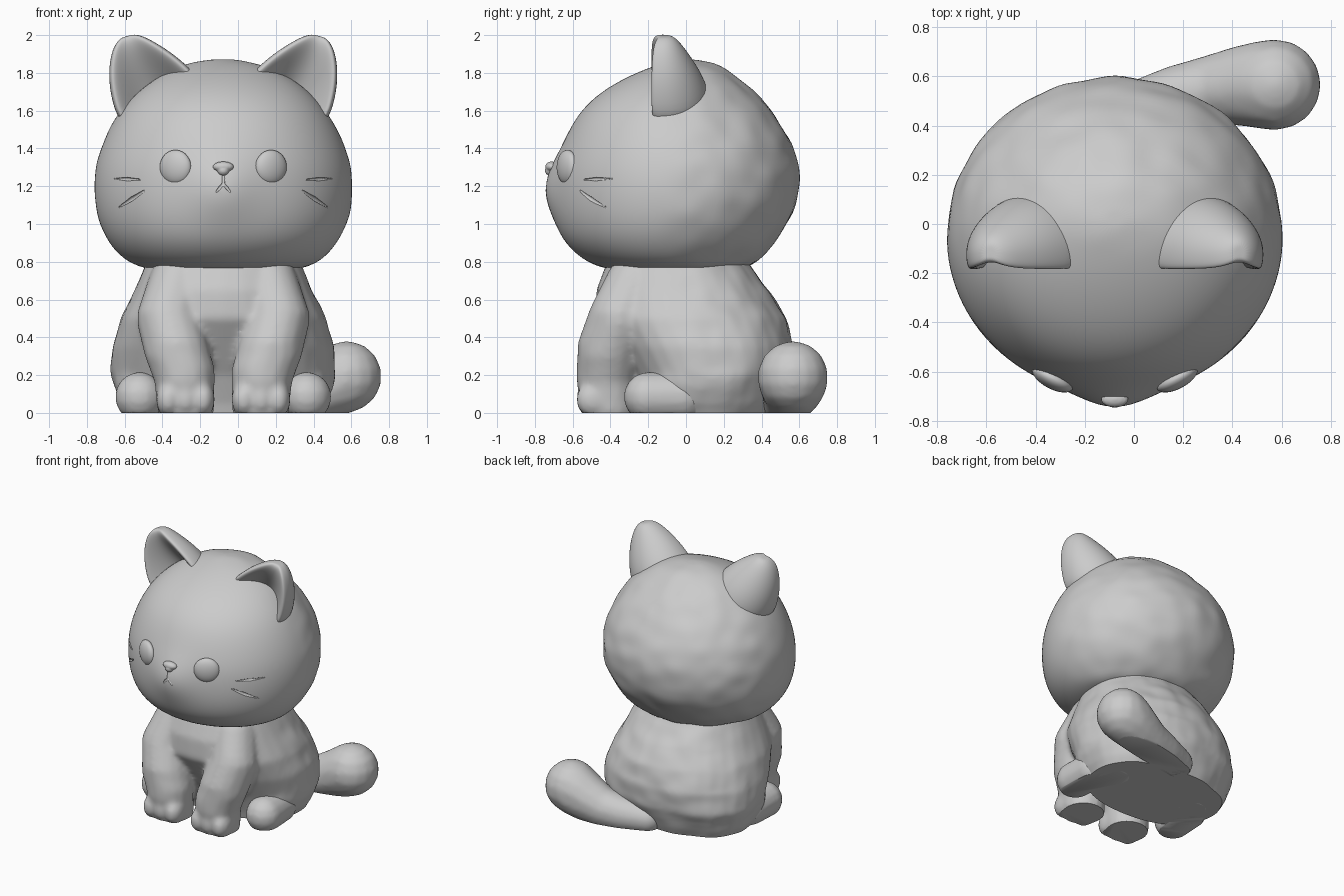
import bpy, bmesh, math
from mathutils import Vector, Matrix, noise
from mathutils.bvhtree import BVHTree

CX = -0.078  # centre line of the sitting figure

if "Cube" in bpy.data.objects:
    bpy.data.objects.remove(bpy.data.objects["Cube"])

grey = bpy.data.materials.new("plain grey")
grey.use_nodes = True
grey.diffuse_color = (0.6, 0.6, 0.6, 1)
grey.node_tree.nodes["Principled BSDF"].inputs["Base Color"].default_value = (0.6, 0.6, 0.6, 1)


def to_object(name, bm):
    bmesh.ops.recalc_face_normals(bm, faces=bm.faces)
    mesh = bpy.data.meshes.new(name)
    bm.to_mesh(mesh)
    bm.free()
    mesh.materials.append(grey)
    obj = bpy.data.objects.new(name, mesh)
    bpy.context.collection.objects.link(obj)
    return obj


def bake(obj):
    """Replace the mesh with its modified result."""
    bpy.context.view_layer.update()
    mesh = bpy.data.meshes.new_from_object(obj.evaluated_get(bpy.context.evaluated_depsgraph_get()))
    obj.modifiers.clear()
    obj.data = mesh


def shade(obj, angle=50):
    bpy.ops.object.select_all(action="DESELECT")
    obj.select_set(True)
    bpy.context.view_layer.objects.active = obj
    bpy.ops.object.shade_smooth_by_angle(angle=math.radians(angle))


def loft(bm, rings):
    """Skin closed rings of points and cap both ends."""
    loops = [[bm.verts.new(p) for p in ring] for ring in rings]
    n = len(loops[0])
    for a, b in zip(loops, loops[1:]):
        for i in range(n):
            bm.faces.new((a[i], a[(i + 1) % n], b[(i + 1) % n], b[i]))
    for loop, step in ((loops[0], 1), (loops[-1], -1)):
        mid = bm.verts.new(sum((v.co for v in loop), Vector()) / n)
        for i in range(n):
            bm.faces.new((loop[(i + 1) % n], loop[i], mid)[::step])


def oval(z, half, front, back, square=1.0, n=32):
    """Level ring; square below 1 gives fuller corners."""
    cy, ry = (front + back) / 2, (back - front) / 2
    ring = []
    for i in range(n):
        c, s = math.cos(math.tau * i / n), math.sin(math.tau * i / n)
        ring.append((CX + half * math.copysign(abs(c) ** square, c),
                     cy + ry * math.copysign(abs(s) ** square, s), z))
    return ring


def ball(bm, centre, scale, turn=0, segs=16):
    m = Matrix.Translation(centre) @ Matrix.Rotation(turn, 4, "Z") @ Matrix.Diagonal((*scale, 1))
    rows = segs // 2
    rings = []
    for j in range(rows):
        a = math.pi * ((j + 0.25) / (rows - 0.5) - 0.5)
        rings.append([m @ Vector((math.cos(a) * math.cos(math.tau * i / segs),
                                  math.cos(a) * math.sin(math.tau * i / segs), math.sin(a)))
                      for i in range(segs)])
    loft(bm, rings)


def chain(bm, points, steps=5):
    """Run of overlapping balls along (x, y, z, radius) points."""
    for a, b in zip(points, points[1:]):
        for i in range(steps + 1):
            p = Vector(a).lerp(Vector(b), i / steps)
            ball(bm, p[:3], (p[3],) * 3)


def fuse(obj, voxel, smooth):
    """Melt overlapping shapes into one soft skin."""
    rm = obj.modifiers.new("melt", "REMESH")
    rm.mode, rm.voxel_size = "VOXEL", voxel
    sm = obj.modifiers.new("soften", "SMOOTH")
    sm.factor, sm.iterations = 0.5, smooth
    bake(obj)


def flatten_base(obj):
    bm = bmesh.new()
    bm.from_mesh(obj.data)
    cut = bmesh.ops.bisect_plane(bm, geom=bm.verts[:] + bm.edges[:] + bm.faces[:],
                                 plane_co=(0, 0, 0), plane_no=(0, 0, 1), clear_inner=True)
    edges = [e for e in cut["geom_cut"] if isinstance(e, bmesh.types.BMEdge)]
    bmesh.ops.holes_fill(bm, edges=edges)
    bm.to_mesh(obj.data)
    bm.free()


def ruffle(obj, size):
    """Faint lumpy fur on the rear half."""
    normals = [v.normal.copy() for v in obj.data.vertices]
    for v, n in zip(obj.data.vertices, normals):
        fade = min(max((v.co.y + 0.15) / 0.3, 0), 1)
        v.co += n * noise.noise(Vector((v.co.x * 7, v.co.y * 7, v.co.z * 8))) * size * fade


# Head: stacked ovals with a soft muzzle
bm = bmesh.new()
loft(bm, [oval(*r) for r in (
    (0.755, 0.30, -0.33, 0.22), (0.763, 0.43, -0.44, 0.31), (0.81, 0.53, -0.55, 0.385),
    (0.90, 0.61, -0.645, 0.475), (1.0, 0.66, -0.685, 0.545), (1.1, 0.683, -0.70, 0.585),
    (1.2, 0.69, -0.70, 0.605), (1.3, 0.68, -0.69, 0.60), (1.4, 0.653, -0.66, 0.575),
    (1.5, 0.61, -0.62, 0.53), (1.6, 0.55, -0.56, 0.46), (1.7, 0.46, -0.455, 0.37),
    (1.79, 0.335, -0.295, 0.255), (1.852, 0.19, -0.13, 0.15), (1.872, 0.06, -0.03, 0.07))])
head = to_object("head", bm)
head.modifiers.new("round", "SUBSURF").levels = 2
bake(head)
for v in head.data.vertices:
    if v.co.y < 0:
        v.co.y -= 0.048 * math.exp(-((v.co.x - CX) / 0.17) ** 2 - ((v.co.z - 1.19) / 0.17) ** 2)
ruffle(head, 0.01)

# Mouth and whisker grooves pressed into the face
skin = BVHTree.FromPolygons([v.co for v in head.data.vertices],
                            [p.vertices[:] for p in head.data.polygons])


def groove(bm, a, b, radius, taper):
    for i in range(17):
        t = i / 16
        x, z = Vector(a).lerp(Vector(b), t)
        p = skin.ray_cast(Vector((CX + x, -2, z)), Vector((0, 1, 0)))[0]
        ball(bm, p, (radius * (1 - taper * abs(2 * t - 1)),) * 3, segs=10)


bm = bmesh.new()
groove(bm, (0, 1.26), (0, 1.215), 0.009, 0)
for s in (-1, 1):
    groove(bm, (0, 1.215), (s * 0.035, 1.172), 0.009, 0.3)
    groove(bm, (s * 0.44, 1.235), (s * 0.575, 1.24), 0.011, 0.5)
    groove(bm, (s * 0.42, 1.175), (s * 0.55, 1.09), 0.013, 0.5)
cutter = to_object("groove_cutter", bm)
cutter.hide_render = True
fuse(cutter, 0.004, 1)
cut = head.modifiers.new("grooves", "BOOLEAN")
cut.operation, cut.solver, cut.object = "DIFFERENCE", "MANIFOLD", cutter
bake(head)
bpy.data.objects.remove(cutter)
shade(head)

# Body: pear-shaped trunk melted together with the front legs and thighs
bm = bmesh.new()
loft(bm, [oval(*r, 0.9) for r in (
    (-0.12, 0.44, -0.2, 0.42), (0.05, 0.55, -0.24, 0.50), (0.2, 0.595, -0.30, 0.56),
    (0.35, 0.59, -0.39, 0.57), (0.5, 0.545, -0.48, 0.53), (0.65, 0.47, -0.475, 0.44),
    (0.77, 0.42, -0.43, 0.345), (0.95, 0.35, -0.34, 0.24))])
for s in (-1, 1):
    chain(bm, [(CX + s * x, y, z, r) for x, y, z, r in (
        (0.24, -0.27, 0.68, 0.16), (0.29, -0.35, 0.5, 0.17), (0.25, -0.405, 0.34, 0.172),
        (0.205, -0.42, 0.2, 0.165), (0.198, -0.405, 0.04, 0.155))], 8)
    for toe in (-0.092, 0, 0.092):
        ball(bm, (CX + s * 0.2 + toe, -0.49, 0.07), (0.066, 0.095, 0.095))
    ball(bm, (CX + s * 0.36, 0.08, 0.2), (0.23, 0.28, 0.26))
body = to_object("body", bm)
fuse(body, 0.015, 14)
ruffle(body, 0.01)
flatten_base(body)
shade(body)

# Hind feet
for s, side in ((-1, "right"), (1, "left")):
    bm = bmesh.new()
    chain(bm, [(CX + s * 0.443, -0.2, 0.085, 0.132), (CX + s * 0.43, -0.02, 0.085, 0.135),
               (CX + s * 0.35, 0.12, 0.08, 0.13)])
    foot = to_object(side + "_hind_foot", bm)
    fuse(foot, 0.016, 6)
    flatten_base(foot)
    shade(foot)

# Tail: sweeps out to one side and swells toward the tip
bm = bmesh.new()
chain(bm, [(0.0, 0.47, 0.06, 0.11), (0.18, 0.52, 0.07, 0.13), (0.33, 0.548, 0.09, 0.145),
           (0.45, 0.562, 0.135, 0.168), (0.53, 0.566, 0.17, 0.184), (0.575, 0.566, 0.193, 0.188)])
tail = to_object("tail", bm)
fuse(tail, 0.016, 10)
flatten_base(tail)
shade(tail)

# Ears: rounded cones scooped out at the front (inner x, z, outer x, z, middle y, depth)
EAR = ((0.10, 1.75, 0.54, 1.50, -0.11, 0.25), (0.20, 1.85, 0.59, 1.64, -0.115, 0.22),
       (0.29, 1.92, 0.608, 1.76, -0.12, 0.17), (0.37, 1.968, 0.603, 1.86, -0.125, 0.125),
       (0.425, 1.995, 0.582, 1.94, -0.125, 0.085), (0.47, 2.005, 0.545, 1.985, -0.12, 0.045))
for s, side in ((-1, "right"), (1, "left")):
    rings = []
    for k, (ix, iz, ox, oz, middle, depth) in enumerate(EAR):
        scoop = 2.3 - 0.25 * k
        ring = []
        for i in range(24):
            a = math.tau * i / 24
            u, v = (math.cos(a) + 1) / 2, math.sin(a)
            y = middle + depth * (v if v > 0 else 1.7 * v + scoop * v * v)
            ring.append((CX + s * (ix + (ox - ix) * u), y, iz + (oz - iz) * u))
        rings.append(ring)
    bm = bmesh.new()
    loft(bm, rings)
    ear = to_object(side + "_ear", bm)
    ear.modifiers.new("round", "SUBSURF").levels = 2
    bake(ear)
    shade(ear, 80)

# Eyes and nose
for s, side in ((-1, "right"), (1, "left")):
    bm = bmesh.new()
    ball(bm, (CX + s * 0.253, -0.628, 1.3), (0.092, 0.042, 0.092), s * math.radians(28), 32)
    shade(to_object(side + "_eye", bm))
bm = bmesh.new()
ball(bm, (CX, -0.712, 1.303), (0.057, 0.034, 0.028))
ball(bm, (CX, -0.718, 1.283), (0.032, 0.03, 0.028))
nose = to_object("nose", bm)
fuse(nose, 0.005, 3)
shade(nose)
